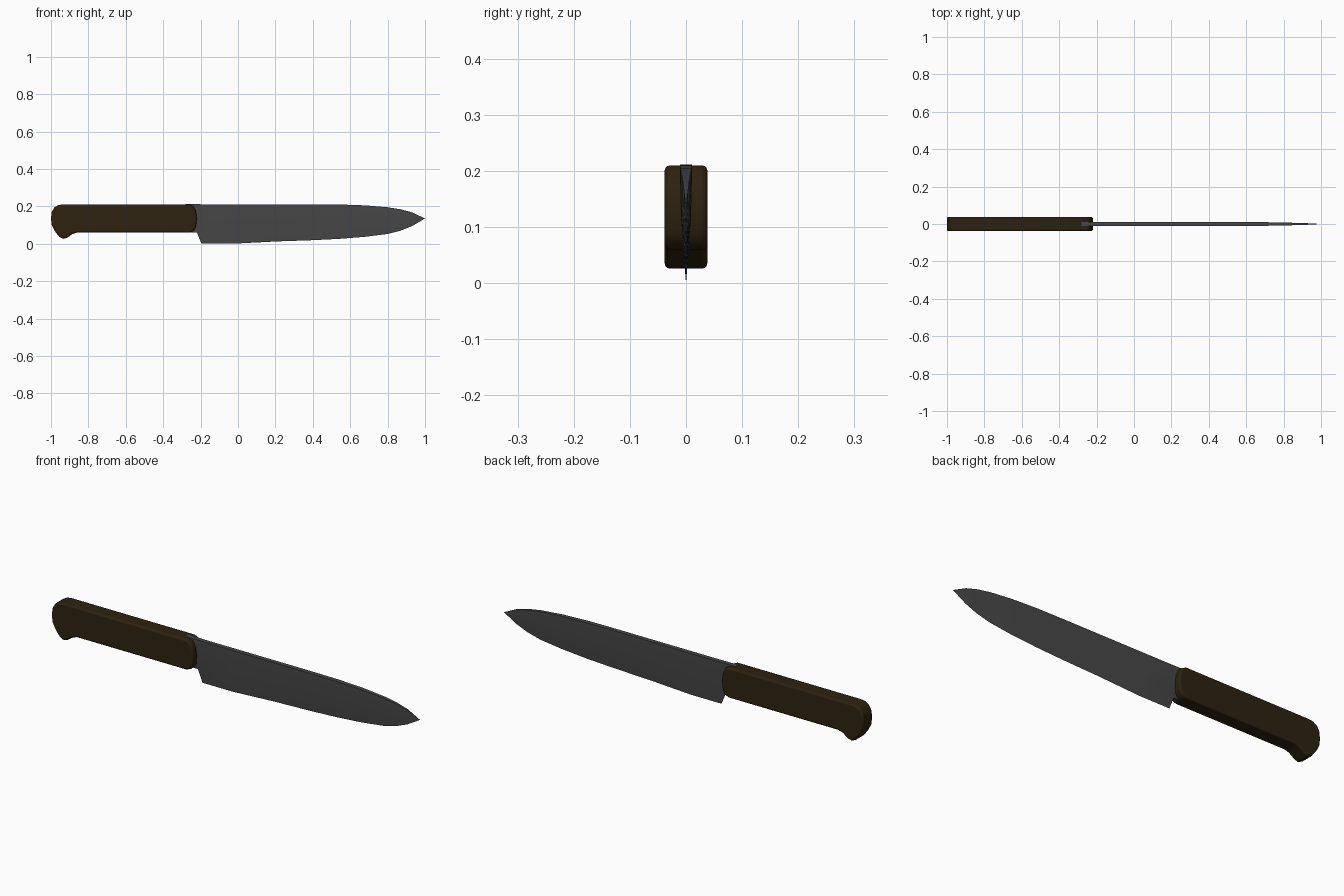
import bpy, bmesh

if "Cube" in bpy.data.objects:
    bpy.data.objects.remove(bpy.data.objects["Cube"])


def material(name, color):
    mat = bpy.data.materials.new(name)
    mat.use_nodes = True
    mat.diffuse_color = (*color, 1)
    bsdf = mat.node_tree.nodes["Principled BSDF"]
    bsdf.inputs["Base Color"].default_value = (*color, 1)
    bsdf.inputs["Roughness"].default_value = 0.6
    return mat


def finish(name, bm, mat, angle):
    bmesh.ops.recalc_face_normals(bm, faces=bm.faces)
    mesh = bpy.data.meshes.new(name)
    bm.to_mesh(mesh)
    bm.free()
    obj = bpy.data.objects.new(name, mesh)
    bpy.context.collection.objects.link(obj)
    mesh.materials.append(mat)
    bpy.ops.object.select_all(action='DESELECT')
    obj.select_set(True)
    bpy.context.view_layer.objects.active = obj
    bpy.ops.object.shade_smooth_by_angle(angle=angle)
    return obj


steel = material("dark steel", (0.065, 0.065, 0.065))
wood = material("dark brown wood", (0.026, 0.016, 0.005))

# Handle: side outline with a hooked butt, extruded and rounded
outline = [(-0.26, 0.21), (-0.238, 0.2), (-0.225, 0.175), (-0.22, 0.135),
           (-0.225, 0.09), (-0.238, 0.068), (-0.26, 0.06), (-0.86, 0.06),
           (-0.885, 0.052), (-0.915, 0.031), (-0.935, 0.026), (-0.955, 0.036),
           (-0.98, 0.068), (-0.996, 0.1), (-1.0, 0.135), (-0.996, 0.17),
           (-0.982, 0.194), (-0.96, 0.207), (-0.935, 0.21)]
half = 0.038
bm = bmesh.new()
face = bm.faces.new([bm.verts.new((x, -half, z)) for x, z in outline])
grown = bmesh.ops.extrude_face_region(bm, geom=[face])
bmesh.ops.translate(bm, vec=(0, 2 * half, 0),
                    verts=[v for v in grown["geom"] if isinstance(v, bmesh.types.BMVert)])
handle = finish("handle", bm, wood, 0.7)
bevel = handle.modifiers.new("rounded_rim", 'BEVEL')
bevel.width = 0.009
bevel.segments = 3
bevel.angle_limit = 1.0

# Blade: wedge sections (x, spine z, edge z, half thickness), tang inside the handle
stations = [(-0.28, 0.2115, 0.062, 0.011), (-0.22, 0.2115, 0.06, 0.011),
            (-0.195, 0.211, 0.003, 0.011), (-0.03, 0.211, 0.003, 0.011),
            (0.2, 0.211, 0.012, 0.011), (0.4, 0.211, 0.019, 0.011),
            (0.54, 0.21, 0.026, 0.011), (0.68, 0.205, 0.037, 0.010),
            (0.8, 0.195, 0.052, 0.008), (0.87, 0.184, 0.07, 0.006),
            (0.93, 0.168, 0.094, 0.004)]
bm = bmesh.new()
rings = []
for x, top, low, t in stations:
    mid = low + 0.5 * (top - low)
    section = [(-t, top), (t, top), (0.8 * t, mid), (0, low), (-0.8 * t, mid)]
    rings.append([bm.verts.new((x, y, z)) for y, z in section])
for a, b in zip(rings, rings[1:]):
    for i in range(5):
        j = (i + 1) % 5
        bm.faces.new((a[i], a[j], b[j], b[i]))
bm.faces.new(rings[0])
tip = bm.verts.new((1.0, 0, 0.135))
for i in range(5):
    bm.faces.new((rings[-1][i], rings[-1][(i + 1) % 5], tip))
bmesh.ops.translate(bm, vec=(0, 0, -0.003), verts=[r[3] for r in rings[2:4]])
finish("blade", bm, steel, 0.5)
